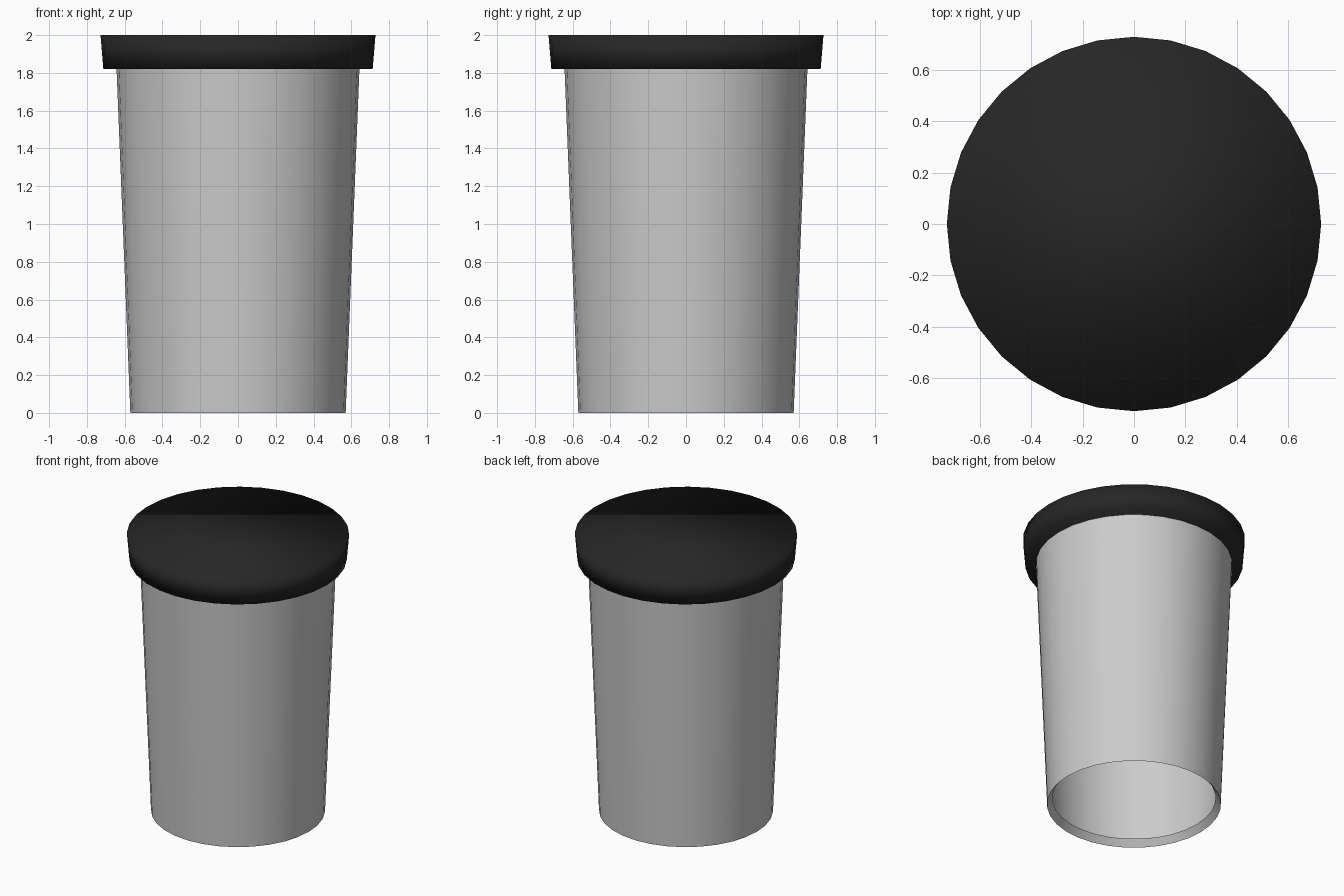
import bpy, math

if "Cube" in bpy.data.objects:
    bpy.data.objects.remove(bpy.data.objects["Cube"])

SIDES = 32


def lathe(name, profile, cap_start=False, cap_end=False):
    """Revolve (radius, z) points, listed bottom/inside to top/outside, around z."""
    verts = [(r * math.cos(2 * math.pi * i / SIDES),
              r * math.sin(2 * math.pi * i / SIDES), z)
             for r, z in profile for i in range(SIDES)]
    faces = []
    for k in range(len(profile) - 1):
        a, b = k * SIDES, (k + 1) * SIDES
        for i in range(SIDES):
            j = (i + 1) % SIDES
            faces.append((a + i, a + j, b + j, b + i))
    if cap_start:
        faces.append(tuple(reversed(range(SIDES))))
    if cap_end:
        top = (len(profile) - 1) * SIDES
        faces.append(tuple(range(top, top + SIDES)))
    mesh = bpy.data.meshes.new(name)
    mesh.from_pydata(verts, [], faces)
    mesh.shade_smooth()
    obj = bpy.data.objects.new(name, mesh)
    bpy.context.collection.objects.link(obj)
    return obj


# Tapered cup wall with a turned-in lip around the open bottom
cup = lathe("cup_body", [(0.535, 0.047), (0.57, 0.0), (0.643, 1.82)])
bpy.context.view_layer.objects.active = cup
cup.select_set(True)
bpy.ops.object.shade_smooth_by_angle(angle=math.radians(30))

# Dark flared lid, smooth all over
lid = lathe("lid", [(0.713, 1.82), (0.728, 2.0)], cap_start=True, cap_end=True)
black = bpy.data.materials.new("lid_black")
black.diffuse_color = (0.02, 0.02, 0.02, 1)
black.use_nodes = True
black.node_tree.nodes["Principled BSDF"].inputs["Base Color"].default_value = black.diffuse_color
lid.data.materials.append(black)
